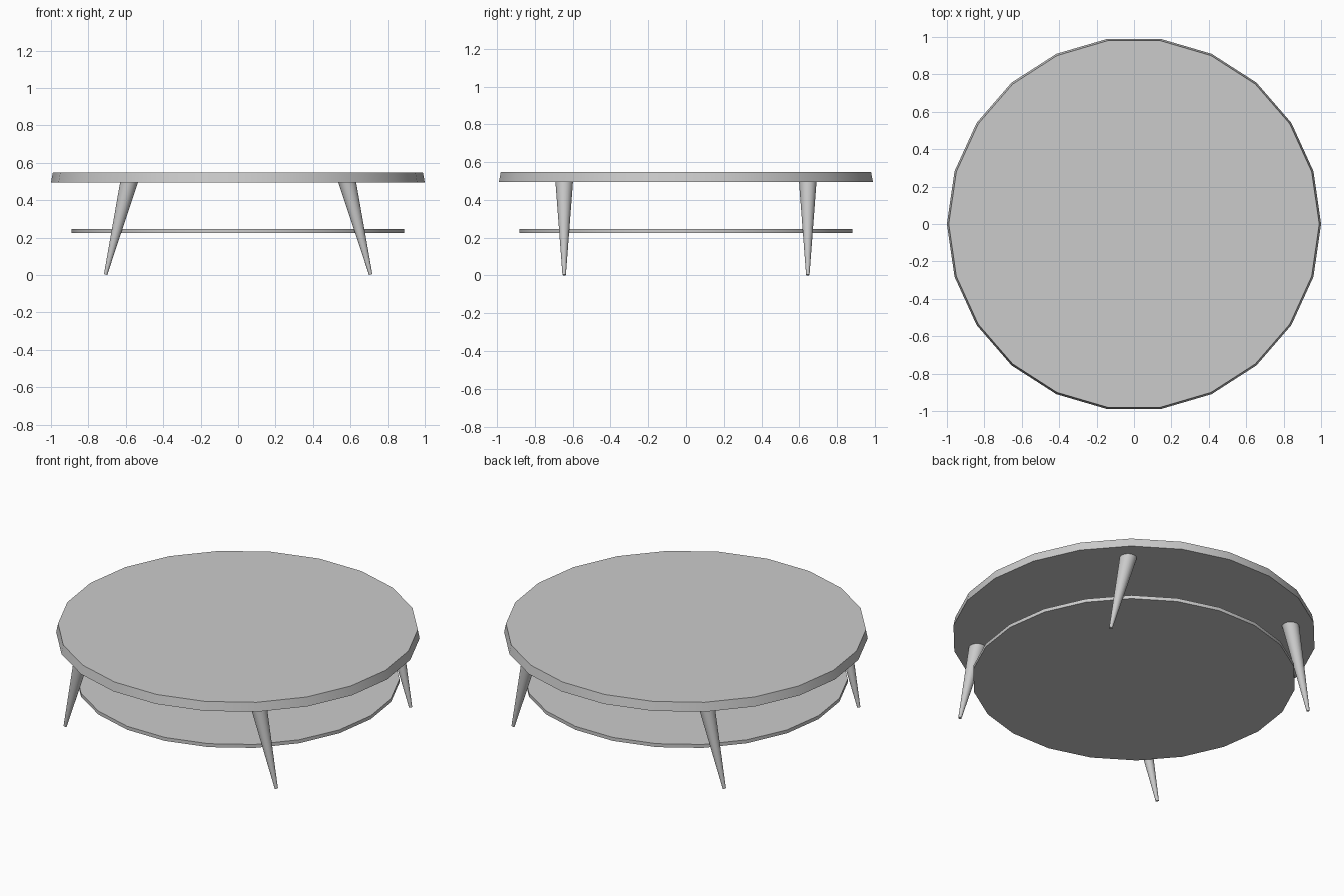
import bpy
import math
from mathutils import Vector

cube = bpy.data.objects.get("Cube")
if cube:
    bpy.data.objects.remove(cube, do_unlink=True)

# One plain grey for the whole table
GREY = (0.6, 0.6, 0.6, 1.0)
mat = bpy.data.materials.new("plain_grey")
mat.use_nodes = True
mat.diffuse_color = GREY
mat.node_tree.nodes["Principled BSDF"].inputs["Base Color"].default_value = GREY


def tapered(name, start, end, r_start, r_end, sides):
    """Tapered cylinder between two points, with a vertex facing +x."""
    start, end = Vector(start), Vector(end)
    axis = end - start
    bpy.ops.mesh.primitive_cone_add(vertices=sides, radius1=r_start, radius2=r_end,
                                    depth=axis.length)
    obj = bpy.context.object
    obj.name = name
    # Tilt about y only, since every part leans sideways at most
    obj.rotation_euler.y = math.atan2(axis.x, axis.z)
    obj.location = (start + end) / 2
    obj.data.materials.append(mat)
    bpy.ops.object.shade_smooth_by_angle(angle=math.radians(30))
    return obj


def disc(name, z_low, z_high, r_low, r_high):
    obj = tapered(name, (0, 0, z_low), (0, 0, z_high), r_low, r_high, 22)
    obj.rotation_euler.z = math.pi / 2
    return obj


# Round top with a slightly bevelled rim, and the shelf beneath it
disc("table_top", 0.495, 0.548, 1.0, 0.99)
disc("lower_shelf", 0.225, 0.246, 0.89, 0.89)

# Four tapered legs, splayed outwards to the sides
for y, depth_name in ((-0.645, "front"), (0.645, "back")):
    for side, side_name in ((1, "left"), (-1, "right")):
        tapered(f"{depth_name}_{side_name}_leg",
                (side * 0.708, y, 0.0025), (side * 0.581, y, 0.505),
                0.009, 0.047, 24)
